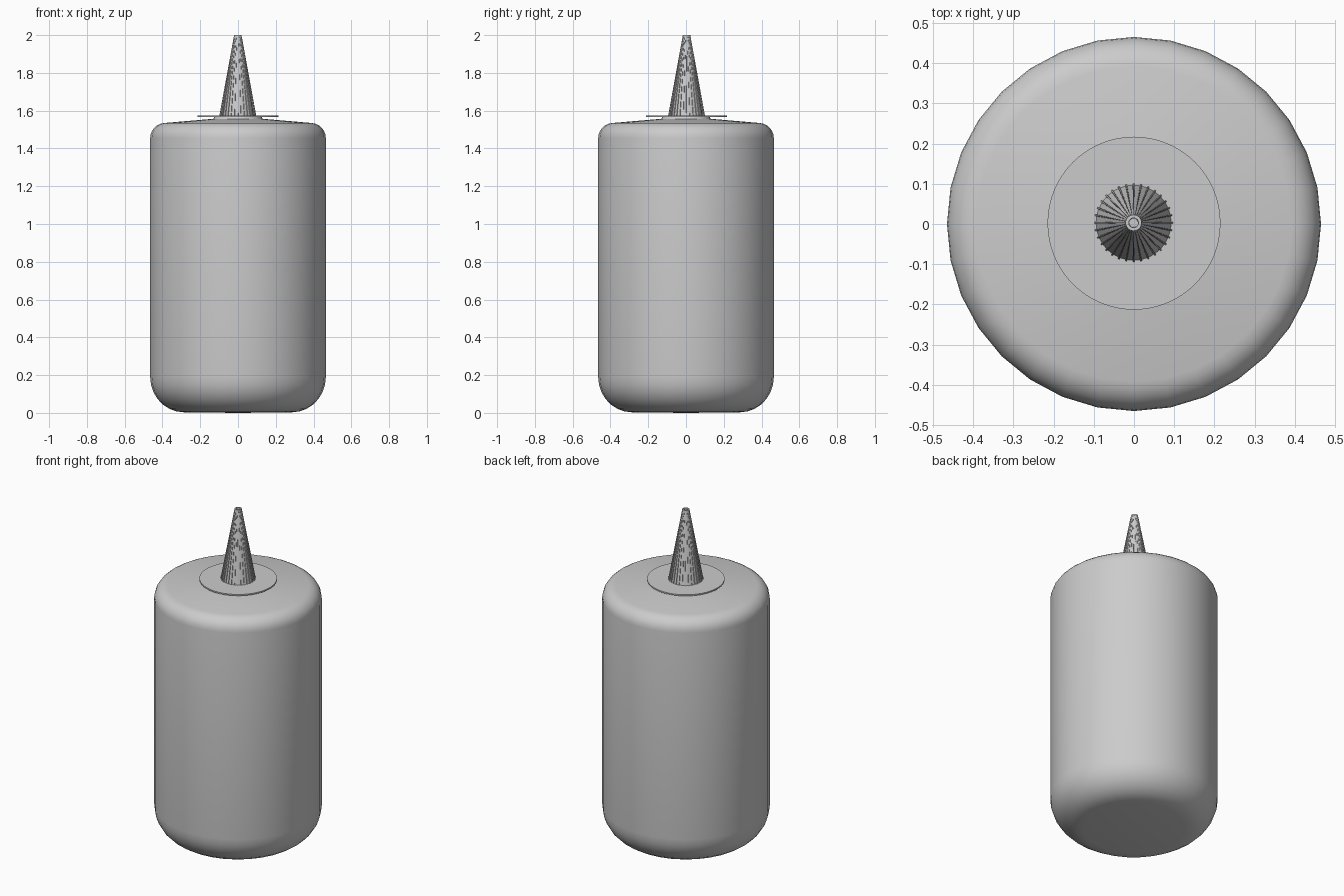
import bpy, math

if "Cube" in bpy.data.objects:
    bpy.data.objects.remove(bpy.data.objects["Cube"])

def lathe(name, profile, steps=32, centre=(0, 0), rib=None, smooth=40):
    """Revolve (radius, z) points; rib(i) adjusts angle and radius of each column."""
    verts, faces, rings = [], [], []
    for r, z in profile:
        if r == 0:
            rings.append([len(verts)] * steps)
            verts.append((0, 0, z))
            continue
        rings.append(list(range(len(verts), len(verts) + steps)))
        for i in range(steps):
            a, k = rib(i) if rib else (2 * math.pi * i / steps, 1)
            verts.append((r * k * math.cos(a), r * k * math.sin(a), z))
    for lo, hi in zip(rings, rings[1:]):
        for i in range(steps):
            j = (i + 1) % steps
            f = list(dict.fromkeys((lo[i], lo[j], hi[j], hi[i])))
            faces.append(f)
    me = bpy.data.meshes.new(name)
    me.from_pydata(verts, [], faces)
    me.validate()
    ob = bpy.data.objects.new(name, me)
    ob.location = (*centre, 0)
    bpy.context.collection.objects.link(ob)
    bpy.ops.object.select_all(action='DESELECT')
    ob.select_set(True)
    bpy.context.view_layer.objects.active = ob
    if smooth:
        bpy.ops.object.shade_smooth_by_angle(angle=math.radians(smooth))
    return ob

def arc(cx, cz, rx, rz, a0, a1, n):
    return [(cx + rx * math.cos(math.radians(a0 + (a1 - a0) * t / n)),
             cz + rz * math.sin(math.radians(a0 + (a1 - a0) * t / n)))
            for t in range(n + 1)]

# Bottle body: rounded base, straight wall, tighter shoulder, shallow cone top
body = [(0, 0)]
body += arc(0.285, 0.19, 0.18, 0.187, -90, 0, 7)
body += arc(0.385, 1.455, 0.08, 0.08, 0, 85, 6)
body += [(0.13, 1.557), (0.125, 1.568), (0, 1.568)]
lathe("bottle_body", body)

# Thin collar disc under the nozzle
lathe("collar_disc", [(0, 1.566), (0.215, 1.566), (0.215, 1.574), (0, 1.574)],
      steps=64, centre=(0, 0.002))

# Ribbed nozzle: each of 32 ribs is four columns (groove, groove, ridge, ridge)
def nozzle_rib(i):
    n, part = divmod(i, 4)
    offset = (-0.09, 0.09, 0.13, 0.87)[part]
    return 2 * math.pi * (n + offset) / 32, (1.03, 1.03, 0.985, 0.985)[part]

lathe("nozzle", [(0, 1.572), (0.095, 1.572), (0.021, 1.99)],
      steps=128, centre=(-0.001, 0.003), rib=nozzle_rib, smooth=20)

# Nozzle tip with its opening
lathe("nozzle_tip", [(0.021, 1.985), (0.02, 2.0), (0.012, 2.0), (0.011, 1.96), (0, 1.96)],
      centre=(-0.001, 0.003))
